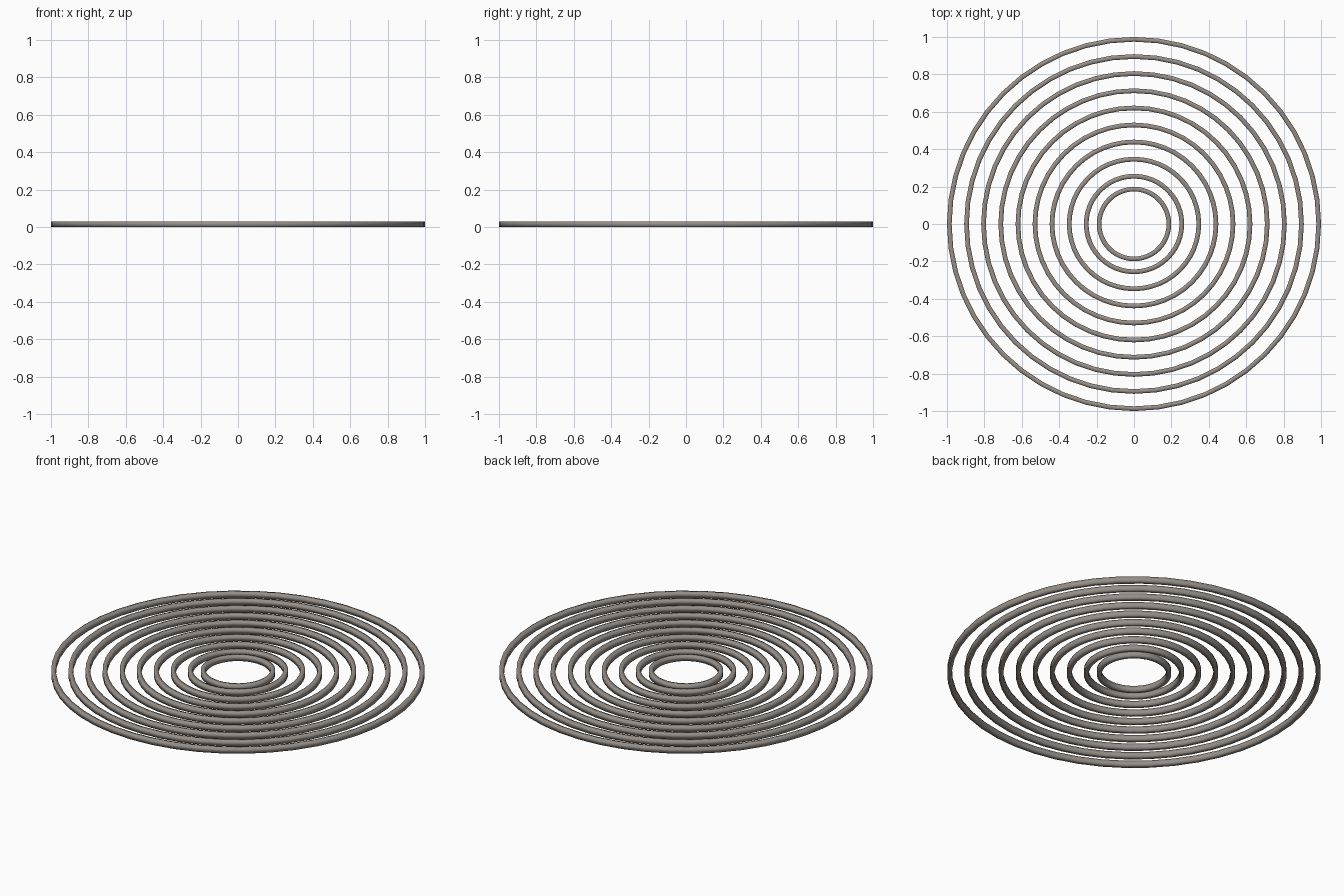
import bpy, bmesh, math

if "Cube" in bpy.data.objects:
    bpy.data.objects.remove(bpy.data.objects["Cube"])

# One warm grey metal for all the rings
metal = bpy.data.materials.new("warm grey metal")
metal.diffuse_color = (0.31, 0.275, 0.25, 1)
metal.use_nodes = True
metal.node_tree.nodes["Principled BSDF"].inputs["Base Color"].default_value = metal.diffuse_color

SEG, WIDTH, HEIGHT = 48, 0.025, 0.031
outer_radii = [0.199, 0.268, 0.359, 0.451, 0.542, 0.633, 0.725, 0.817, 0.908, 1.0]


def make_ring(name, outer):
    """Flat ring with a rectangular cross-section."""
    section = [(outer - WIDTH, 0), (outer, 0), (outer, HEIGHT), (outer - WIDTH, HEIGHT)]
    bm = bmesh.new()
    loops = []
    for s in range(SEG):
        a = 2 * math.pi * s / SEG
        loops.append([bm.verts.new((r * math.cos(a), r * math.sin(a), z)) for r, z in section])
    for s in range(SEG):
        p, q = loops[s], loops[(s + 1) % SEG]
        for k in range(4):
            j = (k + 1) % 4
            bm.faces.new((p[k], q[k], q[j], p[j]))
    bmesh.ops.recalc_face_normals(bm, faces=bm.faces)
    for f in bm.faces:
        f.smooth = True
    mesh = bpy.data.meshes.new(name)
    bm.to_mesh(mesh)
    bm.free()
    mesh.materials.append(metal)
    bpy.context.collection.objects.link(bpy.data.objects.new(name, mesh))


# Concentric rings
for i, r in enumerate(outer_radii):
    make_ring(f"ring_{i + 1}", r)
